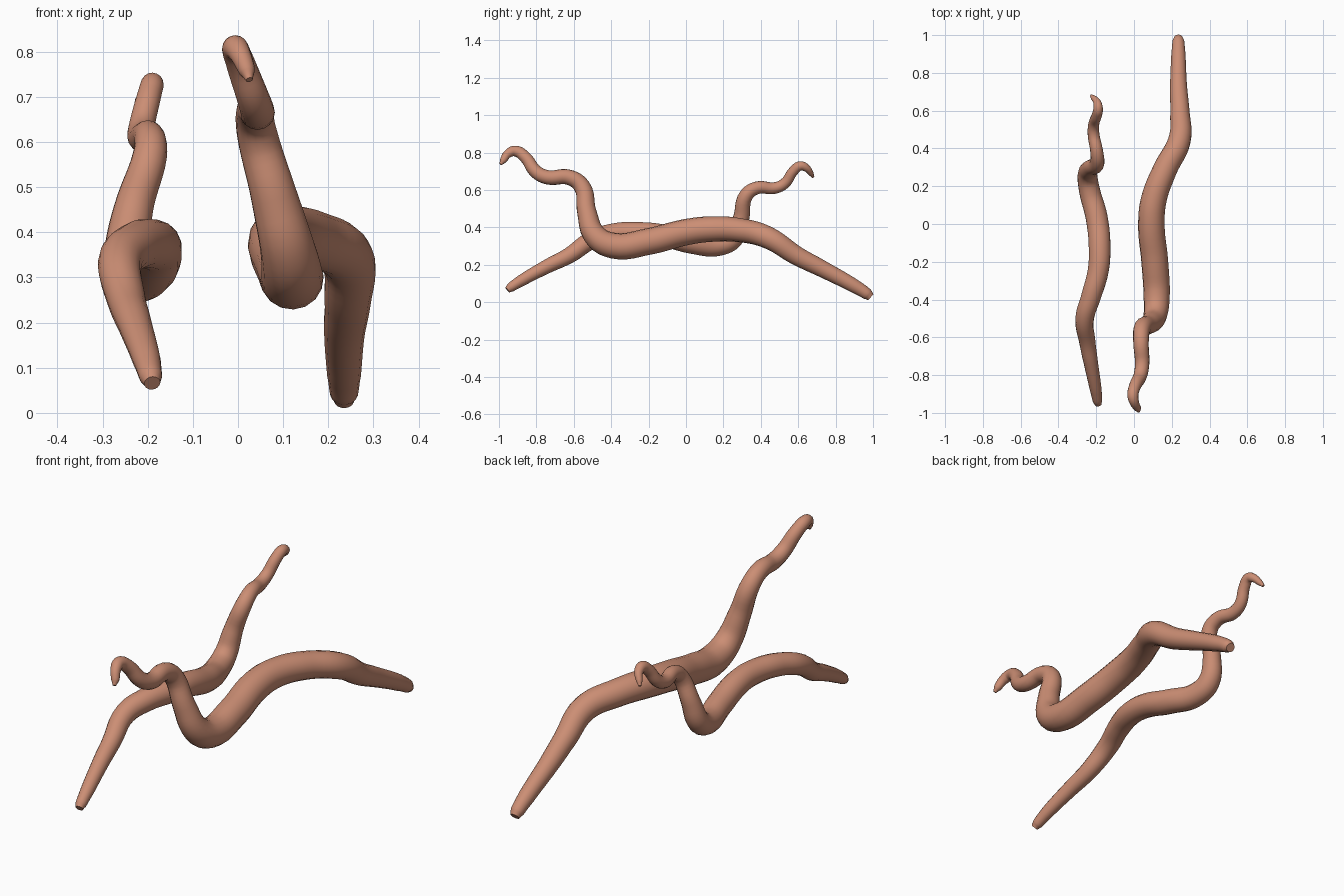
import bpy

# One flat colour for both horns
mat = bpy.data.materials.new("terracotta")
mat.diffuse_color = (0.60, 0.27, 0.175, 1)


def tapered_tube(name, points):
    """Smooth round tube through (x, y, z, radius) points."""
    curve = bpy.data.curves.new(name, 'CURVE')
    curve.dimensions = '3D'
    curve.twist_mode = 'MINIMUM'
    curve.bevel_depth = 1.0
    curve.bevel_resolution = 6
    curve.resolution_u = 6
    curve.use_fill_caps = True
    spline = curve.splines.new('BEZIER')
    spline.radius_interpolation = 'CARDINAL'
    spline.bezier_points.add(len(points) - 1)
    for bp, (x, y, z, r) in zip(spline.bezier_points, points):
        bp.co = (x, y, z)
        bp.radius = r
        bp.handle_left_type = bp.handle_right_type = 'AUTO'
    obj = bpy.data.objects.new(name, curve)
    bpy.context.collection.objects.link(obj)
    bpy.ops.object.select_all(action='DESELECT')
    obj.select_set(True)
    bpy.context.view_layer.objects.active = obj
    bpy.ops.object.convert(target='MESH')
    obj = bpy.context.object
    obj.name = name
    obj.data.materials.clear()
    obj.data.materials.append(mat)
    bpy.ops.object.shade_smooth_by_angle(angle=1.0)
    return obj


# Large horn: curled tip at the front, root at the back
tapered_tube("right_horn", [
    (0.025, -0.992, 0.738, 0.008),
    (0.020, -0.978, 0.757, 0.018),
    (0.004, -0.950, 0.796, 0.024),
    (-0.006, -0.910, 0.808, 0.029),
    (0.005, -0.860, 0.776, 0.032),
    (0.034, -0.800, 0.696, 0.036),
    (0.043, -0.740, 0.668, 0.038),
    (0.037, -0.625, 0.668, 0.041),
    (0.042, -0.557, 0.620, 0.045),
    (0.080, -0.530, 0.480, 0.052),
    (0.112, -0.485, 0.355, 0.062),
    (0.120, -0.390, 0.303, 0.069),
    (0.110, -0.200, 0.325, 0.071),
    (0.092, 0.000, 0.375, 0.070),
    (0.105, 0.130, 0.391, 0.068),
    (0.165, 0.290, 0.385, 0.064),
    (0.240, 0.440, 0.345, 0.060),
    (0.243, 0.590, 0.250, 0.052),
    (0.236, 0.720, 0.183, 0.046),
    (0.235, 0.900, 0.087, 0.038),
    (0.235, 0.970, 0.043, 0.031),
    (0.235, 0.988, 0.027, 0.022),
])

# Smaller horn: same form turned round, curled tip at the back
tapered_tube("left_horn", [
    (-0.226, 0.680, 0.670, 0.007),
    (-0.216, 0.669, 0.687, 0.014),
    (-0.196, 0.646, 0.716, 0.020),
    (-0.190, 0.612, 0.729, 0.025),
    (-0.197, 0.575, 0.702, 0.027),
    (-0.213, 0.528, 0.636, 0.029),
    (-0.214, 0.475, 0.611, 0.031),
    (-0.197, 0.380, 0.612, 0.034),
    (-0.195, 0.322, 0.572, 0.038),
    (-0.232, 0.295, 0.450, 0.044),
    (-0.246, 0.258, 0.346, 0.052),
    (-0.236, 0.180, 0.305, 0.056),
    (-0.197, 0.030, 0.318, 0.059),
    (-0.182, -0.140, 0.362, 0.058),
    (-0.190, -0.250, 0.373, 0.056),
    (-0.226, -0.380, 0.370, 0.053),
    (-0.261, -0.500, 0.335, 0.049),
    (-0.247, -0.625, 0.250, 0.043),
    (-0.229, -0.732, 0.197, 0.038),
    (-0.202, -0.880, 0.116, 0.031),
    (-0.193, -0.938, 0.079, 0.025),
    (-0.190, -0.955, 0.066, 0.018),
])
